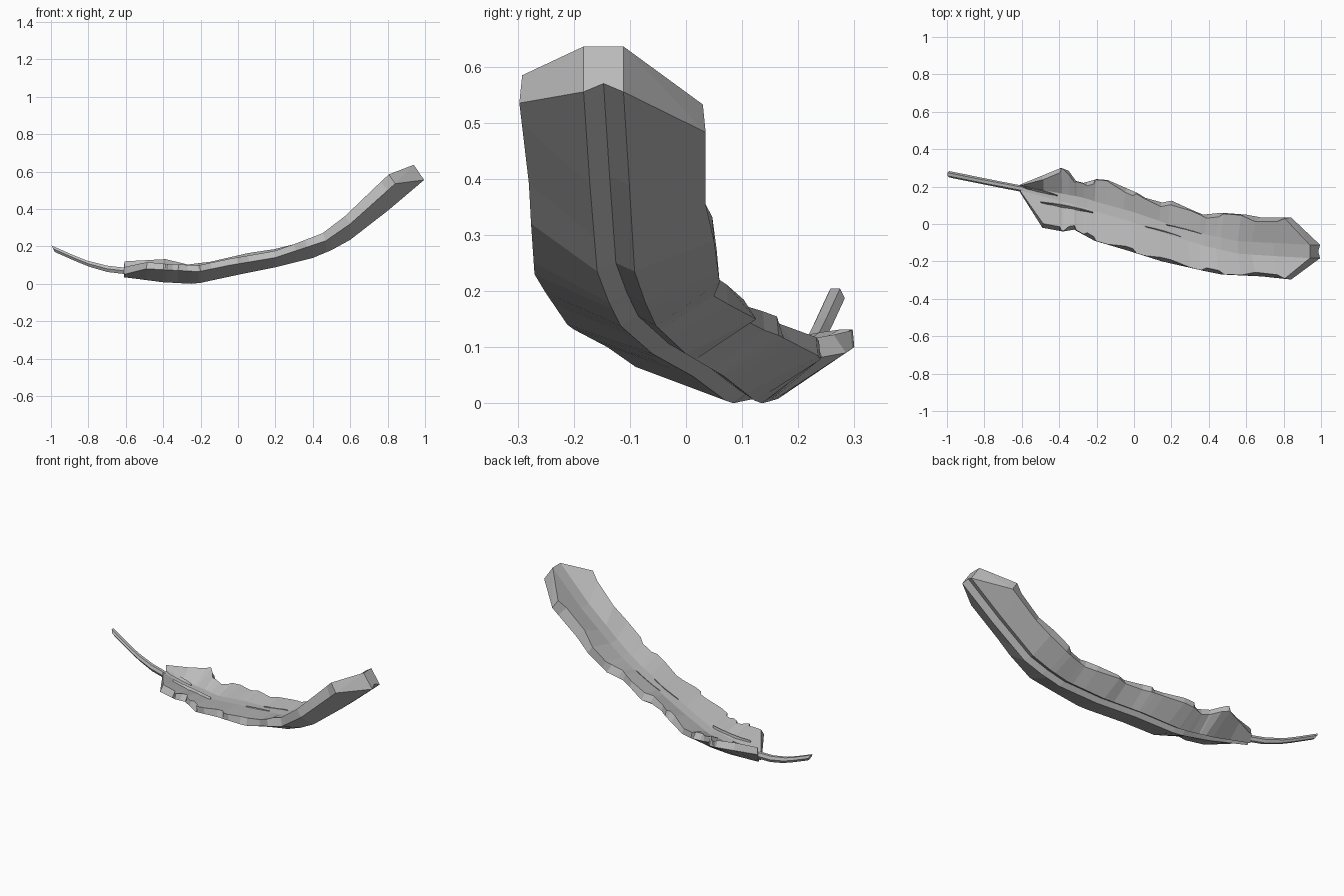
import bpy
import bmesh
from math import atan2, sin, cos, pi
from mathutils import Vector

default_cube = bpy.data.objects.get("Cube")
if default_cube:
    bpy.data.objects.remove(default_cube, do_unlink=True)

grey = bpy.data.materials.new("feather grey")
grey.use_nodes = True
grey.diffuse_color = (0.5, 0.5, 0.5, 1)
grey.node_tree.nodes["Principled BSDF"].inputs["Base Color"].default_value = grey.diffuse_color


def curve_value(points, x):
    """Linear interpolation through (x, value) pairs."""
    if x <= points[0][0]:
        return points[0][1]
    for (left, low), (right, high) in zip(points, points[1:]):
        if x <= right:
            return low + (high - low) * (x - left) / (right - left)
    return points[-1][1]


def loft(name, rings):
    """Skin a list of equal-sized rings and cap both ends."""
    bm = bmesh.new()
    loops = [[bm.verts.new(point) for point in ring] for ring in rings]
    for first, second in zip(loops, loops[1:]):
        for i in range(len(first)):
            j = (i + 1) % len(first)
            bm.faces.new((first[i], first[j], second[j], second[i]))
    caps = [bm.faces.new(loops[0]), bm.faces.new(loops[-1])]
    bmesh.ops.triangulate(bm, faces=caps)
    bmesh.ops.recalc_face_normals(bm, faces=bm.faces[:])
    mesh = bpy.data.meshes.new(name)
    bm.to_mesh(mesh)
    bm.free()
    mesh.materials.append(grey)
    obj = bpy.data.objects.new(name, mesh)
    bpy.context.collection.objects.link(obj)
    return obj


# Outline of the vane seen from above
front_y = [(-.61, .17), (-.49, -.02), (-.38, -.04), (-.32, -.03), (-.21, -.09), (-.04, -.14),
           (.15, -.2), (.37, -.25), (.47, -.27), (.68, -.28), (.84, -.297)]
back_y = [(-.61, .21), (-.39, .3), (-.35, .285), (-.31, .23), (-.27, .22), (-.2, .24),
          (-.14, .235), (.02, .165), (.06, .14), (.15, .115), (.2, .125), (.31, .075),
          (.37, .05), (.47, .06), (.6, .05), (.68, .035), (.84, .035)]
# Heights of the lower rims
front_z = [(-.61, .05), (-.49, .08), (-.21, .065), (-.04, .1), (.2, .14), (.47, .23),
           (.6, .32), (.84, .535)]
back_z = [(-.61, .08), (-.39, .1), (-.27, .07), (-.14, .085), (.06, .13), (.2, .15),
          (.47, .215), (.6, .29), (.84, .483)]
# Underside centre line, its position, half width and the thickness over it
spine_y = [(-.61, .19), (-.25, .11), (0, .04), (.2, -.03), (.4, -.085), (.6, -.125),
           (.995, -.147)]
spine_z = [(-.61, .035), (-.4, .008), (-.25, 0), (-.2, .005), (0, .048), (.2, .088),
           (.4, .138), (.5, .18), (.6, .235), (.8, .39), (.995, .555)]
rib_width = [(-.61, .012), (-.3, .025), (.995, .037)]
spine_depth = [(-.61, .05), (-.3, .072), (.3, .08), (.84, .082), (.995, .098)]
rim_depth = [(-.61, .04), (-.39, .032), (.3, .036), (.6, .05), (.84, .06)]


def up_at(x):
    """Unit vector square to the bent spine."""
    rise = curve_value(spine_z, x + .05) - curve_value(spine_z, x - .05)
    angle = .6 if x > .8 else atan2(rise, .1)
    return Vector((-sin(angle), 0, cos(angle)))


def spine_point(x):
    return Vector((x, curve_value(spine_y, x), curve_value(spine_z, x)))


def vane_ring(x, reach, inset):
    """Cross-section: grooved belly, thin rims and a dished upper side."""
    front = Vector((x, curve_value(front_y, x), curve_value(front_z, x)))
    back = Vector((x, curve_value(back_y, x), curve_value(back_z, x)))
    middle = spine_point(x + reach)
    up_rim = up_at(x) * curve_value(rim_depth, x)
    up_mid = up_at(x + reach) * curve_value(spine_depth, x + reach)
    side = Vector((0, curve_value(rib_width, x), 0))
    groove = middle + up_at(x) * .018
    shift = Vector((0, inset, 0))
    return [front, middle - side, groove, middle + side, back,
            back + up_rim - shift, middle + up_mid + side,
            middle + up_mid - side, front + up_rim + shift]


# Main vane, with wavy notches worn into its upper rims
stations = sorted({point[0] for line in (front_y, back_y, spine_z) for point in line
                   if point[0] <= .84})
rings = []
for number, x in enumerate(stations):
    notch = .022 if number % 4 in (1, 2) else .003
    if x in (stations[0], stations[-1]):
        notch = .005
    rings.append(vane_ring(x, .155 if x == stations[-1] else 0, notch))
loft("feather_vane", rings)

# Bare six-sided shaft tapering out of the base
shaft_path = [(-.988, .266, .187), (-.87, .242, .135), (-.8, .228, .107),
              (-.7, .208, .08), (-.58, .185, .066)]
shaft_rings = []
for x, y, z in shaft_path:
    lean = .5 if x < -.75 else .2
    ring = []
    for corner in range(6):
        turn = corner * pi / 3
        lift = .02 * sin(turn)
        ring.append((x - lift * lean, y + .017 * cos(turn), z + lift))
    shaft_rings.append(ring)
loft("feather_shaft", shaft_rings)


def vane_top(x, y):
    """Height of the upper side, between the centre strip and the rims."""
    offset = y - curve_value(spine_y, x)
    rim, rim_z = (front_y, front_z) if offset < 0 else (back_y, back_z)
    strip = curve_value(rib_width, x)
    span = abs(curve_value(rim, x) - curve_value(spine_y, x)) - strip
    across = min(max((abs(offset) - strip) / span, 0), 1)
    centre = curve_value(spine_z, x) + curve_value(spine_depth, x)
    edge = curve_value(rim_z, x) + curve_value(rim_depth, x)
    return centre + (edge - centre) * across


def add_barb(name, start, end, width, lift):
    """Raised sliver lying on the upper side, narrow at both ends."""
    slices = []
    for step in range(5):
        t = step / 4
        x = start[0] + (end[0] - start[0]) * t
        y = start[1] + (end[1] - start[1]) * t
        z = vane_top(x, y)
        half = width * (.4 + .6 * sin(pi * t))
        slices.append([(x, y - half, z - .01), (x, y + half, z - .01),
                       (x, y + half * .6, z + lift)])
    loft(name, slices)


# Loose barbs beside the shaft
add_barb("base_barb_back", (-.59, .195), (-.41, .15), .014, .012)
add_barb("base_barb_front", (-.5, .115), (-.22, .06), .014, .012)
add_barb("middle_barb_front", (.06, -.015), (.25, -.07), .011, .006)
add_barb("middle_barb_back", (.17, -.005), (.36, -.055), .011, .006)
